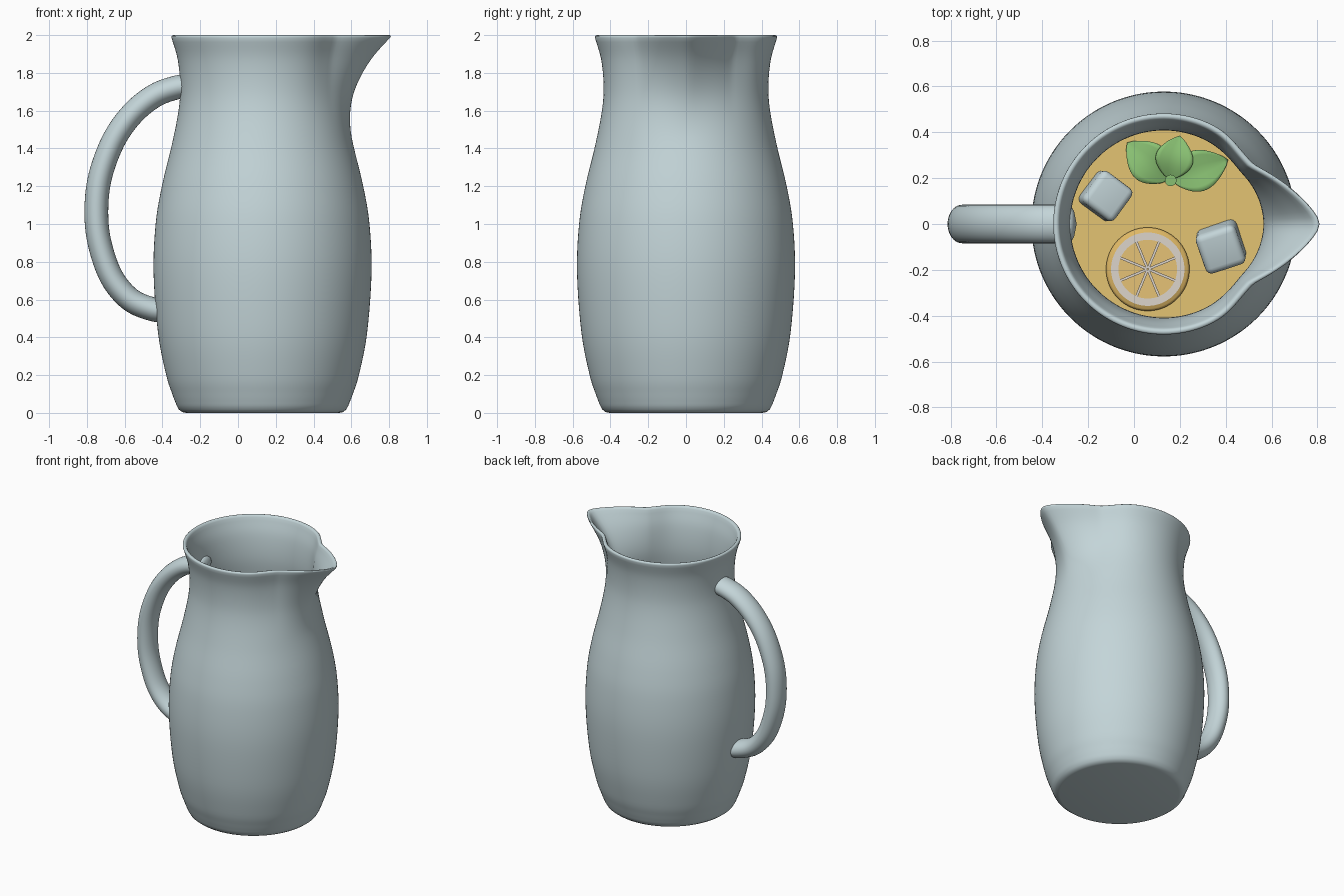
import bpy, bmesh
from math import sin, cos, pi, radians, degrees, exp
from mathutils import Vector, Matrix

cube = bpy.data.objects.get("Cube")
if cube:
    bpy.data.objects.remove(cube, do_unlink=True)


def material(name, color):
    m = bpy.data.materials.new(name)
    m.use_nodes = True
    m.diffuse_color = (*color, 1)
    m.node_tree.nodes["Principled BSDF"].inputs["Base Color"].default_value = (*color, 1)
    return m


GLASS = material("pale blue glass", (.55, .665, .69))
DRINK = material("amber drink", (.77, .55, .17))
RIND = material("citrus rind", (.74, .48, .13))
FLESH = material("citrus flesh", (.79, .54, .18))
PITH = material("citrus pith", (.72, .66, .60))
LEAF = material("mint green", (.25, .53, .17))

CX = .13       # axis of the pitcher
LEVEL = 1.41   # drink surface
WALL = .028


def finish(name, bm, mat, angle=50):
    bmesh.ops.remove_doubles(bm, verts=bm.verts, dist=.0001)
    bmesh.ops.recalc_face_normals(bm, faces=bm.faces)
    me = bpy.data.meshes.new(name)
    bm.to_mesh(me)
    bm.free()
    me.materials.append(mat)
    ob = bpy.data.objects.new(name, me)
    bpy.context.collection.objects.link(ob)
    bpy.ops.object.select_all(action='DESELECT')
    bpy.context.view_layer.objects.active = ob
    ob.select_set(True)
    bpy.ops.object.shade_smooth_by_angle(angle=radians(angle))
    return ob


def skin(name, rings, mat, closed=True):
    """Join rows of points with quads."""
    bm = bmesh.new()
    rows = [[bm.verts.new(p) for p in ring] for ring in rings]
    n = len(rows[0])
    for a, b in zip(rows, rows[1:]):
        for i in range(n if closed else n - 1):
            j = (i + 1) % n
            bm.faces.new((a[i], a[j], b[j], b[i]))
    return finish(name, bm, mat)


def spline(points, steps):
    """Smooth path through a few points."""
    p = [Vector(q) for q in points]
    p = [2 * p[0] - p[1]] + p + [2 * p[-1] - p[-2]]
    out = []
    for a, b, c, d in zip(p, p[1:], p[2:], p[3:]):
        for k in range(steps):
            t = k / steps
            out.append(.5 * (2 * b + (c - a) * t + (2 * a - 5 * b + 4 * c - d) * t ** 2
                             + (3 * b - a - 3 * c + d) * t ** 3))
    return out + [p[-2]]


def spout(angle, z):
    """Extra radius that pulls the rim into a pointed pouring lip."""
    a = abs(degrees((angle + pi) % (2 * pi) - pi))
    rounded = (a * a + 9) ** .5 - 3
    lip = .202 * max(0, 1 - rounded / 32) ** 1.4
    pinch = .017 * exp(-((a - 41) / 13) ** 2)
    return (lip - pinch) * max(0, (z - 1.45) / .55) ** 1.8


def lathe(name, profile, mat, segments=144):
    rings = []
    for r, z in profile:
        ring = []
        for i in range(segments):
            a = 2 * pi * i / segments
            rr = r + spout(a, z) if r > 0 else 0
            ring.append((CX + rr * cos(a), rr * sin(a), z))
        rings.append(ring)
    return skin(name, rings, mat)


# Pitcher: outer wall, rounded lip, inner wall
outer = spline([(.455, .04), (.478, .1), (.51, .2), (.553, .42), (.577, .74), (.566, 1.0),
                (.533, 1.2), (.48, 1.42), (.445, 1.6), (.436, 1.73), (.449, 1.87),
                (.482, 1.986)], 5)
inner = [(p.x - WALL, p.y) for p in reversed(outer) if p.y > .07]
lathe("pitcher_body",
      [(0, 0), (.405, 0), (.425, .004), (.443, .018)] + [tuple(p) for p in outer]
      + [(.481, 1.994), (.476, 1.999), (.468, 2), (.46, 1.997)] + inner + [(.4, .05), (0, .05)],
      GLASS)

# Drink filling the pitcher, edge buried in the wall
fill = [(p.x - WALL * .6, p.y) for p in outer if .07 < p.y < LEVEL]
lathe("drink", [(0, .06)] + fill + [(fill[-1][0], LEVEL), (0, LEVEL)], DRINK)

# Handle: oval tube with rounded ends
path = spline([(-.25, 1.728), (-.32, 1.724), (-.44, 1.68), (-.56, 1.583), (-.66, 1.44),
               (-.73, 1.25), (-.75, 1.07), (-.733, .9), (-.67, .72), (-.57, .6),
               (-.45, .548), (-.38, .545)], 6)
rings = []
last = len(path) - 1
for k, p in enumerate(path):
    t = (path[min(k + 1, last)] - path[max(k - 1, 0)]).normalized()
    end = min(1, min(k, last - k) / 4)
    s = (1 - (1 - end) ** 2) ** .5
    rings.append([(p.x - t.y * .063 * s * cos(a), .084 * s * sin(a), p.y + t.x * .063 * s * cos(a))
                  for a in (2 * pi * i / 32 for i in range(32))])
skin("handle", rings, GLASS)


# Ice cubes
def ice(name, x, y, size, rotation):
    bm = bmesh.new()
    bmesh.ops.create_cube(bm, size=size)
    bmesh.ops.bevel(bm, geom=bm.edges[:], offset=size * .16, segments=4, profile=.5,
                    affect='EDGES')
    ob = finish(name, bm, GLASS, 60)
    ob.location = (x, y, LEVEL + .025)
    ob.rotation_euler = [radians(d) for d in rotation]


ice("ice_cube_left", .38, -.097, .183, (11, -6, 18))
ice("ice_cube_right", -.125, .122, .172, (-6, 8, -37))


# Citrus slice: rind disc, flesh plate, pith ring and spokes
SLICE = Vector((.06, -.197, LEVEL))


def disc(name, profile, mat):
    skin(name, [[(SLICE.x + r * cos(a), SLICE.y + r * sin(a), SLICE.z + z)
                 for a in (2 * pi * i / 64 for i in range(64))] for r, z in profile], mat)


disc("citrus_rind", [(0, -.02), (.17, -.02), (.182, -.008), (.182, .018), (.172, .028), (0, .028)],
     RIND)
disc("citrus_flesh", [(.158, .026), (.158, .031), (0, .031)], FLESH)
disc("citrus_pith", [(.16, .026), (.16, .034), (.128, .034), (.128, .026)], PITH)

bm = bmesh.new()
for i in range(8):
    m = (Matrix.Translation(SLICE + Vector((0, 0, .034))) @ Matrix.Rotation(radians(22.5 + 45 * i), 4, 'Z')
         @ Matrix.Translation((.074, 0, 0)) @ Matrix.Diagonal((.142, .011, .009, 1)))
    bmesh.ops.create_cube(bm, size=1, matrix=m)
finish("citrus_spokes", bm, PITH)


# Mint sprig: three folded leaves around a stem
def leaf(name, base, tip, width, lift):
    b, t = Vector((*base, 0)), Vector((*tip, 0))
    side = (t - b).normalized().cross(Vector((0, 0, 1)))
    rows = []
    for k in range(17):
        u = k / 16
        w = width * sin(pi * u ** .9) ** .8 if 0 < k < 16 else 0
        rows.append([b.lerp(t, u) + side * (v / 4 * w)
                     + Vector((0, 0, LEVEL + lift + .03 * sin(pi * u) + .13 * w * abs(v / 4)))
                     for v in range(-4, 5)])
    ob = skin(name, rows, LEAF, closed=False)
    solid = ob.modifiers.new("thickness", 'SOLIDIFY')
    solid.thickness = .006


leaf("mint_leaf_right", (.15, .19), (-.03, .355), .09, .012)
leaf("mint_leaf_left", (.165, .19), (.41, .28), .09, .012)
leaf("mint_leaf_back", (.155, .195), (.2, .385), .082, .026)

bm = bmesh.new()
bmesh.ops.create_cone(bm, cap_ends=True, segments=24, radius1=.025, radius2=.025, depth=.09,
                      matrix=Matrix.Translation((.16, .19, LEVEL + .02)))
finish("mint_stem", bm, LEAF)
